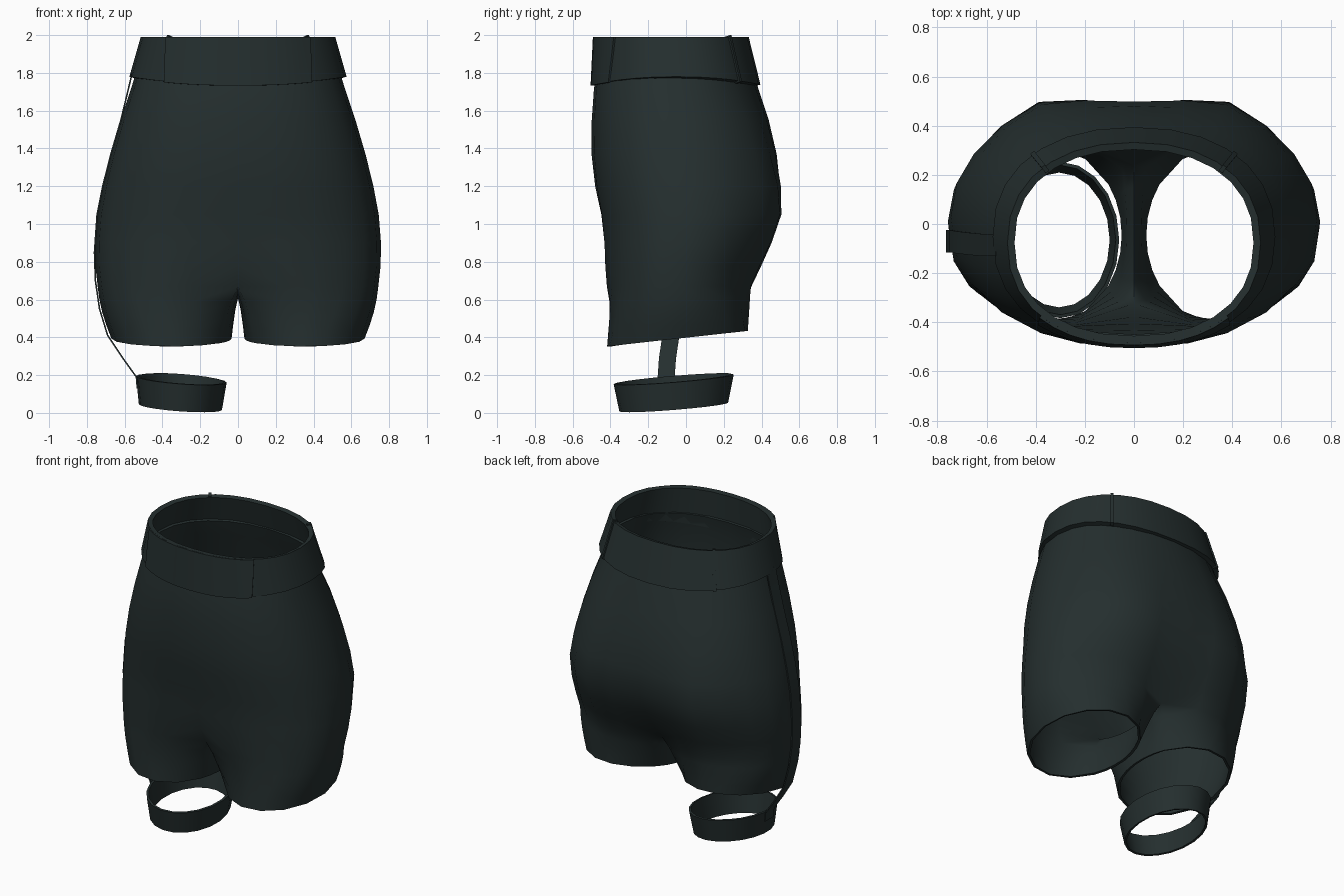
import bpy
import math
from mathutils import Vector

cube = bpy.data.objects.get("Cube")
if cube:
    bpy.data.objects.remove(cube, do_unlink=True)

fabric = bpy.data.materials.new("dark_teal_fabric")
fabric.use_nodes = True
COLOR = (0.018, 0.028, 0.028, 1)
fabric.diffuse_color = COLOR
fabric.node_tree.nodes["Principled BSDF"].inputs["Base Color"].default_value = COLOR


def oval(t, w, front, back, n):
    """Point on a superellipse; t = -90 degrees is the front, 0 is +x."""
    c, s = math.cos(t), math.sin(t)
    e = 2 / n
    mid, depth = (front + back) / 2, (back - front) / 2
    x = w * math.copysign(abs(c) ** e, c) if abs(c) > 1e-6 else 0
    return x, mid + depth * math.copysign(abs(s) ** e, s)


def quads(rows, start, count, closed):
    """Faces between successive rows of `count` points, listed top to bottom."""
    faces = []
    for r in range(rows - 1):
        for j in range(count if closed else count - 1):
            k = (j + 1) % count
            a, b = start + r * count, start + (r + 1) * count
            faces.append((a + j, b + j, b + k, a + k))
    return faces


def finish(name, verts, faces, thickness, mirror=False, offset=-1, angle=42):
    mesh = bpy.data.meshes.new(name)
    mesh.from_pydata(verts, [], faces)
    mesh.materials.append(fabric)
    obj = bpy.data.objects.new(name, mesh)
    bpy.context.collection.objects.link(obj)
    if mirror:
        obj.modifiers.new("mirror", 'MIRROR').merge_threshold = 0.002
    solid = obj.modifiers.new("cloth", 'SOLIDIFY')
    solid.thickness = thickness
    solid.offset = offset
    bpy.ops.object.select_all(action='DESELECT')
    obj.select_set(True)
    bpy.context.view_layer.objects.active = obj
    bpy.ops.object.convert(target='MESH')
    bpy.ops.object.shade_smooth_by_angle(angle=math.radians(angle))


def loft(name, rows, closed, thickness, **kw):
    finish(name, [p for row in rows for p in row],
           quads(len(rows), 0, len(rows[0]), closed), thickness, **kw)


# Shorts: half of the hips, split at the crotch into one leg, then mirrored
ARC, INNER = 12, 5
# height, half width, front, back, front cleft, back cleft, buttock fullness
levels = [
    (1.82, .535, -.465, .350, 0, 0, 0),
    (1.72, .565, -.487, .382, 0, 0, 0),
    (1.55, .622, -.499, .443, 0, .005, .01),
    (1.37, .675, -.500, .490, 0, .01, .02),
    (1.20, .717, -.486, .518, .005, .02, .035),
    (1.05, .745, -.460, .520, .012, .03, .04),
    (.90, .757, -.446, .470, .025, .05, .035),
    (.78, .755, -.443, .420, .05, .075, .025),
    (.67, .743, -.438, .375, .10, .12, .02),
]
verts, hip_rows = [], []
for z, w, front, back, cf, cb, full in levels:
    row = []
    for j in range(ARC + 1):
        t = -math.pi / 2 + math.pi * j / ARC
        x, y = oval(t, w, front, back, 2.4 if t < 0 else 2.12)
        dent = math.exp(-(x / .15) ** 2)
        if t < 0:
            y += cf * dent
        else:
            y += full * math.exp(-((x - .41) / .14) ** 2) - cb * dent
        row.append(Vector((0 if j in (0, ARC) else x, y, z)))
    hip_rows.append(row)
    verts += row
faces = quads(len(levels), 0, ARC + 1, False)

# Crotch seam sags between the centre back and centre front
split = hip_rows[-1]
seam = []
for k in range(1, INNER + 1):
    u = k / (INNER + 1)
    p = split[-1].lerp(split[0], u)
    p.z -= .065 * math.sin(math.pi * u) ** .8
    seam.append(p)
leg_top = split + seam
count = len(leg_top)

# Leg opening, tilted so the back hem sits higher
hem = []
for j in range(count):
    if j <= ARC:
        a = math.radians(-145 + 290 * j / ARC)
    else:
        a = math.radians(145 + 70 * (j - ARC) / (INNER + 1))
    x, y = .352 + .318 * math.cos(a), -.045 + .375 * math.sin(a)
    hem.append(Vector((x, y, .352 + (y + .42) * .11)))

start = len(verts)
STEPS = 4
for s in range(STEPS + 1):
    f = s / STEPS
    for j, (p, q) in enumerate(zip(leg_top, hem)):
        v = p.lerp(q, f)
        if 0 < j < ARC:
            v.x += .012 * math.sin(math.pi * f) * max(0, v.x - .35) / .35
        else:
            v.x = q.x * f ** .7
        verts.append(v)
leg = quads(STEPS + 1, start, count, True)
# Reuse the last hip row as the leg's outer top edge
last = (len(levels) - 1) * (ARC + 1)
remap = {start + j: last + j for j in range(ARC + 1)}
faces += [tuple(remap.get(i, i) for i in f) for f in leg]
used = sorted({i for f in faces for i in f})
index = {old: new for new, old in enumerate(used)}
finish("shorts", [verts[i] for i in used],
       [tuple(index[i] for i in f) for f in faces], .016, mirror=True, angle=70)


# Waistband, dipping slightly at centre front and back
def band_point(t, level, grow=0):
    w = .575 - .06 * level + grow
    x, y = oval(t, w, -.497 + .012 * level - grow, .394 - .062 * level + grow, 2.25)
    low = 1.78 - .042 * math.sin(t) ** 2
    return Vector((x, y, low + (1.99 - low) * level))


SIDES = 28
ring = [2 * math.pi * j / SIDES - math.pi / 2 for j in range(SIDES)]
loft("waistband", [[band_point(t, l) for t in ring] for l in (1, .5, 0)], True, .03)

# Raised front panel with upright ends, and the narrow back seam loops
loft("waistband_front_panel",
     [[band_point(math.radians(-90 + a * (.88 + .12 * l)), l, .008)
       for a in range(-45, 46, 9)] for l in (1, .5, -.02)], False, .012)
for side, angle in (("left", 47), ("right", 133)):
    span = [math.radians(angle + d) for d in (-1.2, 1.2)]
    loft(side + "_back_loop",
         [[band_point(t, l, .006) for t in span] for l in (1.04, .5, -.02)], False, .03)

# Thigh band around the right leg
rows = []
for base, rx, ry, cx in ((.178, .24, .318, -.300), (.031, .22, .288, -.305)):
    row = []
    for j in range(20):
        a = 2 * math.pi * j / 20
        x, y = rx * math.cos(a), ry * math.sin(a)
        row.append(Vector((cx + x, -.065 + y, base + .08 * y - .07 * x)))
    rows.append(row)
loft("thigh_band", rows, True, .014)

# Hanging strap from the waistband over the hip to the thigh band
path = [(-.560, -.085, 1.80), (-.620, -.085, 1.55), (-.673, -.08, 1.37),
        (-.716, -.075, 1.20), (-.746, -.07, 1.05), (-.760, -.07, .85),
        (-.755, -.07, .70), (-.733, -.07, .55), (-.690, -.08, .41),
        (-.610, -.098, .29), (-.538, -.105, .19), (-.533, -.105, .13)]
loft("hanging_strap",
     [[Vector((x, y + d, z)) for d in (.045, -.045)] for x, y, z in path],
     False, .008, offset=0)
